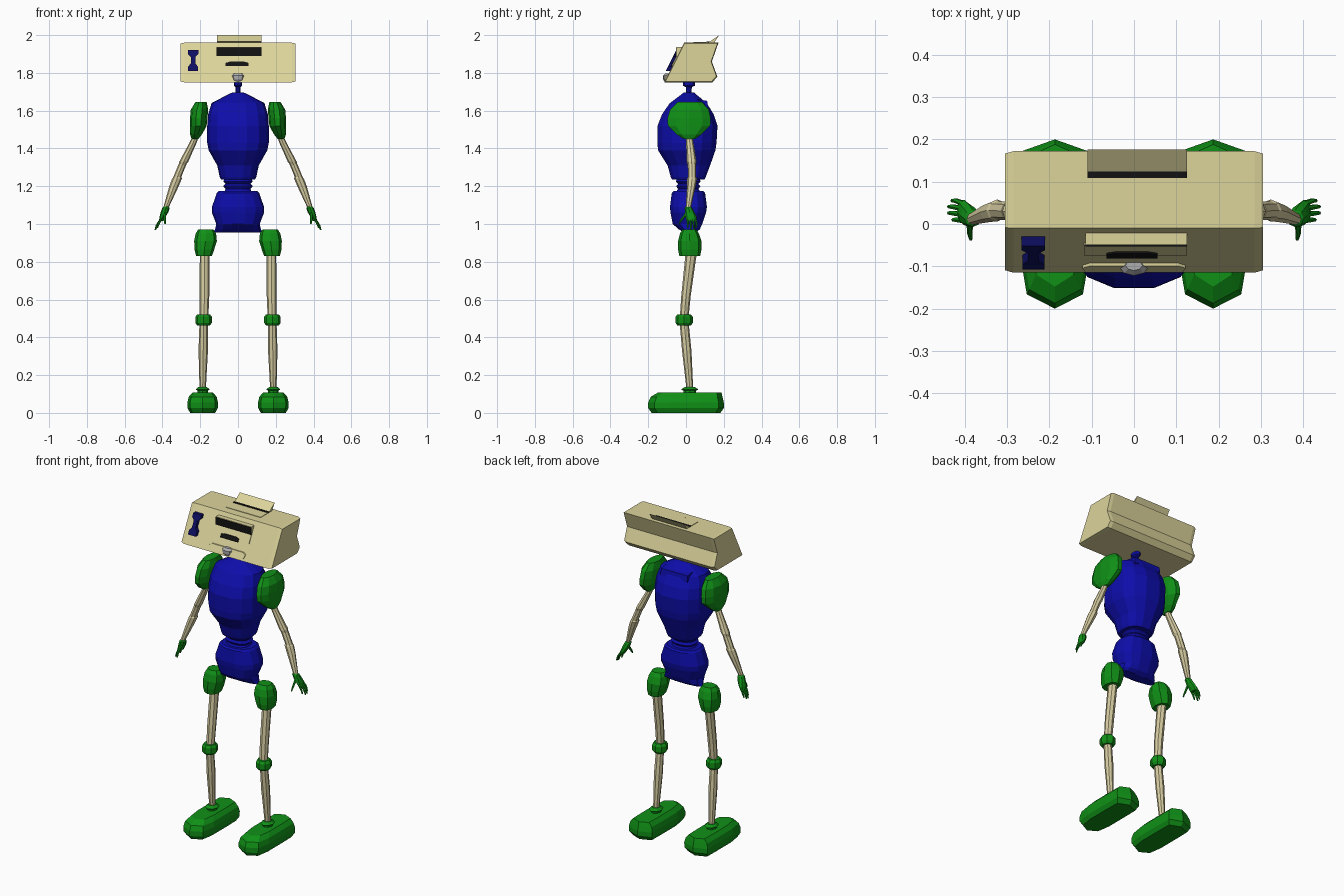
import bpy, bmesh, math


def colour(name, rgb):
    m = bpy.data.materials.new(name)
    m.diffuse_color = (*rgb, 1)
    return m


CREAM = colour("cream", (0.72, 0.66, 0.33))
BONE = colour("bone", (0.68, 0.61, 0.36))
BLUE = colour("blue", (0.004, 0.004, 0.40))
NAVY = colour("navy", (0.004, 0.004, 0.12))
GREEN = colour("green", (0.005, 0.28, 0.008))
BLACK = colour("black", (0.006, 0.006, 0.006))
GREY = colour("grey", (0.42, 0.42, 0.42))


def skin(name, rings, mat):
    """Join equal-length loops of points into a closed solid."""
    bm = bmesh.new()
    loops = [[bm.verts.new(p) for p in r] for r in rings]
    n = len(loops[0])
    for a, b in zip(loops, loops[1:]):
        for i in range(n):
            j = (i + 1) % n
            bm.faces.new((a[i], a[j], b[j], b[i]))
    bm.faces.new(loops[0])
    bm.faces.new(loops[-1])
    bmesh.ops.recalc_face_normals(bm, faces=bm.faces)
    me = bpy.data.meshes.new(name)
    bm.to_mesh(me)
    bm.free()
    me.materials.append(mat)
    ob = bpy.data.objects.new(name, me)
    bpy.context.collection.objects.link(ob)
    return ob


def outline(n, power=2.0):
    """Unit superellipse with n corners."""
    pts = []
    for i in range(n):
        a = 2 * math.pi * i / n
        c, s = math.cos(a), math.sin(a)
        pts.append((math.copysign(abs(c) ** (2 / power), c),
                    math.copysign(abs(s) ** (2 / power), s)))
    return pts


def loft(name, rings, mat, shape=None):
    """Stack horizontal rings: (z, cx, cy, rx, ry)."""
    shape = shape or outline(8)
    return skin(name, [[(cx + rx * x, cy + ry * y, z) for x, y in shape]
                       for z, cx, cy, rx, ry in rings], mat)


def pair(name, rings, mat, shape=None):
    for side, s in (("left", 1), ("right", -1)):
        loft(side + "_" + name, [(z, s * cx, cy, rx, ry) for z, cx, cy, rx, ry in rings],
             mat, shape)


def prism(name, x0, x1, yz, mat):
    return skin(name, [[(x, y, z) for y, z in yz] for x in (x0, x1)], mat)


def face_y(z):
    """Sloping front of the head."""
    return -0.115 + 0.5 * (z - 1.75)


def face_plate(name, xz, out, mat):
    """Plate following the sloping front of the head."""
    return skin(name, [[(x, face_y(z) - d, z) for x, z in xz] for d in (out, -0.004)], mat)


def rect(x0, x1, z0, z1):
    return [(x0, z0), (x1, z0), (x1, z1), (x0, z1)]


# Head: wedge profile with softened ends
profile = [(-0.115, 1.75), (0.14, 1.75), (0.166, 1.78), (0.137, 1.86),
           (0.172, 1.96), (-0.01, 1.96)]
rings = []
for x, k in ((-0.305, 0.96), (-0.285, 1), (0.285, 1), (0.305, 0.96)):
    rings.append([(x, 0.03 + (y - 0.03) * k, 1.855 + (z - 1.855) * k) for y, z in profile])
skin("head", rings, CREAM)

# Top hatch
prism("hatch_flap", -0.11, 0.125, [(0.115, 1.958), (0.176, 2.0), (0.148, 1.958)], CREAM)
prism("hatch_ramp", -0.11, 0.125, [(0.04, 1.958), (0.04, 1.963), (0.113, 1.963), (0.113, 1.958)], CREAM)
prism("hatch_gap", -0.11, 0.125, [(0.109, 1.958), (0.109, 1.966), (0.124, 1.966), (0.124, 1.958)], BLACK)

# Brow with black visor front
prism("brow", -0.115, 0.125, [(-0.049, 1.888), (-0.049, 1.937), (-0.01, 1.937), (-0.03, 1.888)], CREAM)
prism("visor", -0.115, 0.125, [(-0.053, 1.89), (-0.053, 1.934), (-0.047, 1.934), (-0.045, 1.89)], BLACK)

# Face panel, mouth, lip, nose and switch
face_plate("face_panel", rect(-0.118, 0.125, 1.84, 1.89), 0.005, CREAM)
face_plate("mouth_slot", [(-0.065, 1.836), (0.055, 1.836), (0.055, 1.853), (0.035, 1.859),
                          (-0.045, 1.859), (-0.065, 1.853)], 0.009, BLACK)
face_plate("lip", [(-0.115, 1.765), (0.115, 1.765), (0.122, 1.785), (0.105, 1.795),
                   (-0.105, 1.795), (-0.122, 1.785)], 0.007, CREAM)
loft("nose", [(1.753, 0, -0.102, 0.015, 0.01), (1.765, 0, -0.103, 0.03, 0.018),
              (1.785, 0, -0.102, 0.034, 0.02), (1.798, 0, -0.098, 0.02, 0.012)], GREY)
half = [(0.028, 1.92), (0.028, 1.9), (0.012, 1.885), (0.012, 1.85), (0.026, 1.833), (0.026, 1.81)]
face_plate("side_switch", [(-0.238 + x, z) for x, z in half]
           + [(-0.238 - x, z) for x, z in reversed(half)], 0.022, NAVY)

# Neck
loft("neck", [(1.66, 0, 0.015, 0.016, 0.016), (1.70, 0, 0.015, 0.012, 0.014),
              (1.725, 0, 0.015, 0.013, 0.016), (1.732, 0, 0.015, 0.022, 0.032),
              (1.755, 0, 0.015, 0.022, 0.032)], BLUE)

# Torso
body = outline(14, 2.4)
loft("torso", [(1.235, 0, 0.012, 0.09, 0.088), (1.25, 0, 0.012, 0.097, 0.095),
               (1.31, 0, 0.015, 0.11, 0.115), (1.39, 0, 0.004, 0.155, 0.155),
               (1.43, 0, 0.005, 0.163, 0.16), (1.52, 0, 0.008, 0.163, 0.162),
               (1.58, 0, 0.01, 0.158, 0.14), (1.64, 0, 0.012, 0.14, 0.10),
               (1.69, 0, 0.015, 0.045, 0.035), (1.695, 0, 0.015, 0.03, 0.03)], BLUE, body)
prism("back_ridge", -0.09, 0.09, [(0.07, 1.60), (0.118, 1.615), (0.112, 1.652), (0.06, 1.66)], BLUE)

# Waist rings
loft("waist", [(1.165, 0, 0.012, 0.075, 0.07), (1.185, 0, 0.012, 0.066, 0.055),
               (1.2, 0, 0.012, 0.078, 0.065), (1.212, 0, 0.012, 0.066, 0.055),
               (1.225, 0, 0.012, 0.078, 0.068), (1.24, 0, 0.012, 0.07, 0.06)], BLUE, body)

# Pelvis
loft("pelvis", [(0.955, 0, 0.02, 0.13, 0.03), (0.97, 0, 0.018, 0.122, 0.055),
                (1.0, 0, 0.008, 0.115, 0.08), (1.06, 0, 0.012, 0.138, 0.096),
                (1.09, 0, 0.013, 0.138, 0.1), (1.165, 0, 0.013, 0.112, 0.09),
                (1.175, 0, 0.013, 0.10, 0.08)], BLUE, body)

# Shoulders
pair("shoulder", [(1.45, 0.228, 0.018, 0.018, 0.032), (1.475, 0.222, 0.016, 0.032, 0.07),
                  (1.52, 0.21, 0.016, 0.044, 0.118), (1.56, 0.208, 0.016, 0.046, 0.12),
                  (1.605, 0.204, 0.018, 0.046, 0.108), (1.645, 0.196, 0.02, 0.03, 0.068)],
     GREEN, outline(10))

# Arms
pair("upper_arm", [(1.31, 0.296, 0.03, 0.017, 0.02), (1.33, 0.287, 0.03, 0.024, 0.026),
                   (1.43, 0.238, 0.02, 0.019, 0.02), (1.47, 0.222, 0.016, 0.016, 0.018)], BONE)
pair("elbow", [(1.24, 0.325, 0.032, 0.021, 0.022), (1.318, 0.293, 0.031, 0.021, 0.022)], BONE)
pair("forearm", [(1.085, 0.382, 0.012, 0.014, 0.014), (1.20, 0.339, 0.028, 0.025, 0.023),
                 (1.24, 0.323, 0.032, 0.026, 0.026), (1.25, 0.32, 0.032, 0.02, 0.02)], BONE)

# Hands
pair("palm", [(1.015, 0.408, 0.03, 0.010, 0.026), (1.035, 0.401, 0.027, 0.015, 0.03),
              (1.06, 0.39, 0.02, 0.02, 0.026), (1.085, 0.381, 0.013, 0.02, 0.02),
              (1.092, 0.379, 0.012, 0.012, 0.014)], GREEN)
for i, (y0, y1, x, z) in enumerate([(0.008, 0.01, 0.428, 0.978), (0.022, 0.026, 0.438, 0.968),
                                    (0.036, 0.041, 0.438, 0.97), (0.048, 0.055, 0.43, 0.98)]):
    pair("finger_%d" % (i + 1), [(z, x, y1, 0.004, 0.004), (z + 0.025, x - 0.009, y1, 0.006, 0.006),
                                 (1.035, 0.402, y0, 0.008, 0.007)], GREEN, outline(6))
pair("thumb", [(1.0, 0.386, -0.036, 0.004, 0.004), (1.022, 0.388, -0.024, 0.006, 0.008),
               (1.065, 0.388, 0.01, 0.009, 0.011)], GREEN, outline(6))

# Hips
pair("hip", [(0.83, 0.18, 0.02, 0.042, 0.055), (0.865, 0.178, 0.02, 0.052, 0.062),
             (0.91, 0.172, 0.02, 0.06, 0.062), (0.95, 0.17, 0.018, 0.054, 0.05),
             (0.972, 0.17, 0.018, 0.04, 0.036)], GREEN, outline(8, 2.5))

# Legs
pair("thigh", [(0.50, 0.18, -0.01, 0.023, 0.023), (0.62, 0.178, 0.0, 0.026, 0.025),
               (0.85, 0.177, 0.028, 0.025, 0.03)], BONE)
pair("knee", [(0.463, 0.182, -0.01, 0.034, 0.036), (0.477, 0.182, -0.01, 0.044, 0.046),
              (0.508, 0.182, -0.01, 0.044, 0.046), (0.522, 0.182, -0.01, 0.034, 0.036)], GREEN)
pair("shin", [(0.13, 0.187, 0.02, 0.017, 0.018), (0.33, 0.184, 0.004, 0.025, 0.025),
              (0.48, 0.182, -0.01, 0.022, 0.024)], BONE)
pair("ankle", [(0.10, 0.187, 0.02, 0.028, 0.032), (0.118, 0.187, 0.02, 0.028, 0.034),
               (0.124, 0.187, 0.02, 0.038, 0.046), (0.137, 0.187, 0.02, 0.022, 0.026)], GREEN)

# Feet: long boots, pointed slightly at toe and heel
right = [(0, -1), (0.82, -0.83), (1, -0.4), (1, 0.4), (0.97, 0.86), (0, 1)]
sole = right + [(-x, y) for x, y in right[-2:0:-1]]
pair("foot", [(0.0, 0.187, 0, 0.066, 0.182), (0.025, 0.187, 0, 0.08, 0.2),
              (0.055, 0.187, 0, 0.081, 0.2), (0.085, 0.187, 0.003, 0.074, 0.19),
              (0.108, 0.187, 0.02, 0.054, 0.168)], GREEN, sole)
